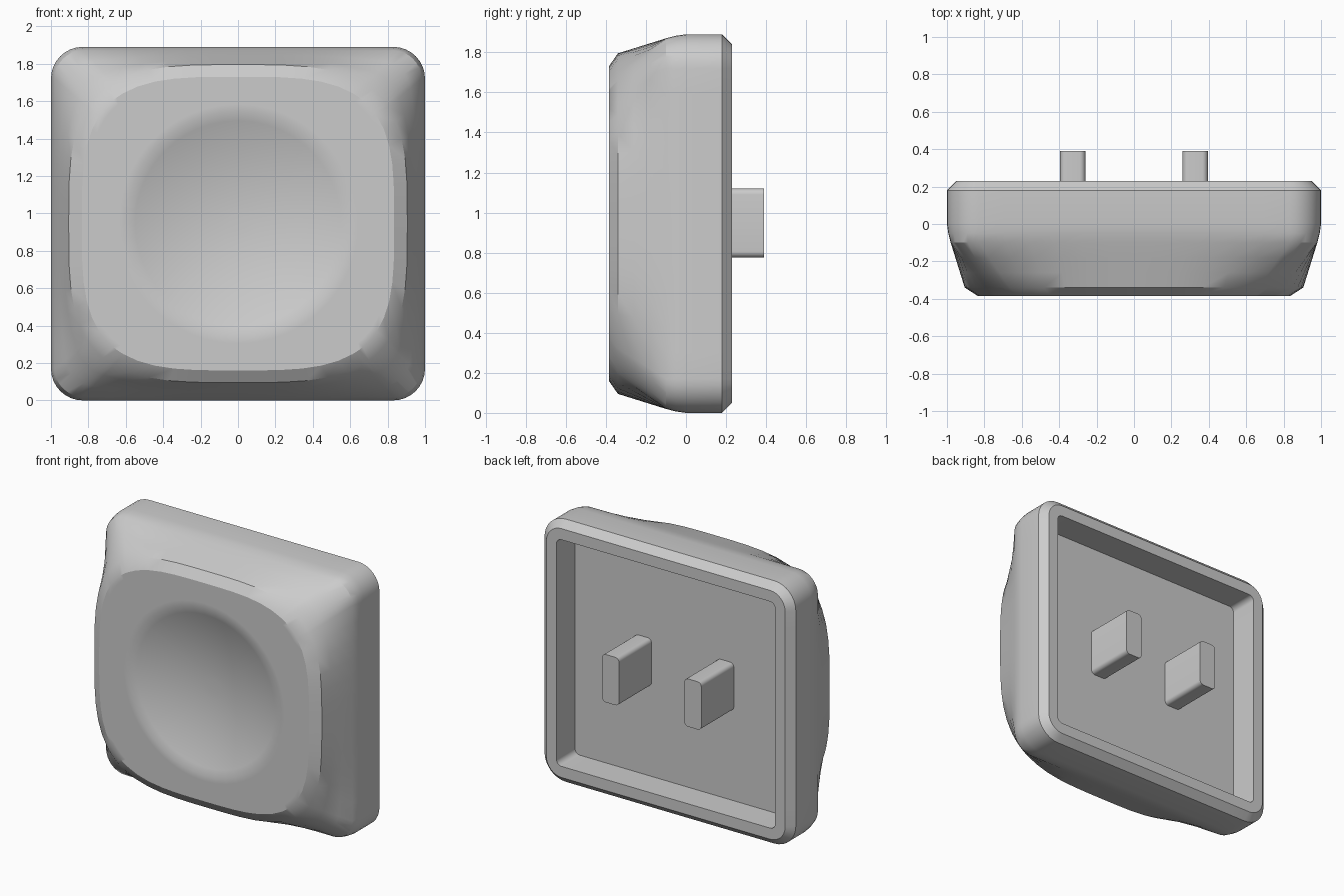
import bpy, bmesh, math

old = bpy.data.objects.get("Cube")
if old:
    bpy.data.objects.remove(old)

MID = 0.945            # height of the cap's centre
CX, CZ = 0.83, 0.775   # corner arc centres of the outline

grey = bpy.data.materials.new("light_grey")
grey.use_nodes = True
colour = (0.6, 0.6, 0.6, 1)
grey.diffuse_color = colour
grey.node_tree.nodes["Principled BSDF"].inputs["Base Color"].default_value = colour


def rounded(r, cx=CX, cz=CZ, arc=8, side=12):
    """Rounded rectangle outline, sides subdivided evenly."""
    corners = []
    for q, (sx, sz) in enumerate([(1, 1), (-1, 1), (-1, -1), (1, -1)]):
        angles = [math.pi / 2 * (q + k / arc) for k in range(arc + 1)]
        corners.append([(sx * cx + r * math.cos(a), sz * cz + r * math.sin(a)) for a in angles])
    points = []
    for q, corner in enumerate(corners):
        points += corner
        (x0, z0), (x1, z1) = corner[-1], corners[(q + 1) % 4][0]
        points += [(x0 + (x1 - x0) * t / side, z0 + (z1 - z0) * t / side) for t in range(1, side)]
    return points


def squircle(a, b, n):
    """Soft square outline on the same rays as the rounded outline."""
    points = []
    for x, z in rounded(0.17):
        s = (abs(x / a) ** n + abs(z / b) ** n) ** (-1 / n)
        points.append((x * s, z * s))
    return points


def loft(name, rings, offset=(0, 0, 0)):
    """Skin a list of (y, outline) rings and cap both ends."""
    bm = bmesh.new()
    loops = [[bm.verts.new((x, y, z)) for x, z in pts] for y, pts in rings]
    n = len(loops[0])
    for a, b in zip(loops, loops[1:]):
        for i in range(n):
            j = (i + 1) % n
            bm.faces.new((a[i], a[j], b[j], b[i]))
    bm.faces.new(loops[0])
    bm.faces.new(loops[-1])
    bmesh.ops.recalc_face_normals(bm, faces=bm.faces)
    mesh = bpy.data.meshes.new(name)
    bm.to_mesh(mesh)
    bm.free()
    mesh.materials.append(grey)
    obj = bpy.data.objects.new(name, mesh)
    obj.location = offset
    bpy.context.collection.objects.link(obj)
    bpy.ops.object.select_all(action='DESELECT')
    obj.select_set(True)
    bpy.context.view_layer.objects.active = obj
    bpy.ops.object.shade_smooth_by_angle(angle=math.radians(30))
    return obj


# Cap shell: hollow back, rim, chamfer, walls, tapered shoulder, front edge
rings = [(0.02, rounded(0.04)), (0.23, rounded(0.04)), (0.23, rounded(0.12)),
         (0.18, rounded(0.17)), (0.0, rounded(0.17)), (-0.05, rounded(0.163)),
         (-0.1, rounded(0.15))]
shoulder, edge = rounded(0.15), squircle(0.905, 0.85, 3.5)
for t in (0.33, 0.67, 1):
    ring = [(x + (u - x) * t, z + (v - z) * t) for (x, z), (u, v) in zip(shoulder, edge)]
    rings.append((-0.1 - 0.24 * t, ring))
FACE = -0.385
rings.append((FACE, squircle(0.835, 0.785, 3.5)))
rings.append((FACE, squircle(0.81, 0.76, 3.4)))

# Round finger dish sunk into the front
DISH, DEPTH = 0.6, 0.11
rings.append((FACE, squircle(DISH + 0.04, DISH + 0.04, 2)))
for k in range(12):
    r = DISH * (1 - k / 12)
    rings.append((FACE + DEPTH * (1 - (r / DISH) ** 2), squircle(r, r, 2)))
loft("cap_shell", rings, (0, 0, MID))

# Two mounting prongs on the back
for name, side in (("left_prong", 1), ("right_prong", -1)):
    outline = rounded(0.03, 0.0375, 0.142, 6, 1)
    loft(name, [(0.015, outline), (0.39, outline)], (side * 0.3275, 0, MID + 0.003))
